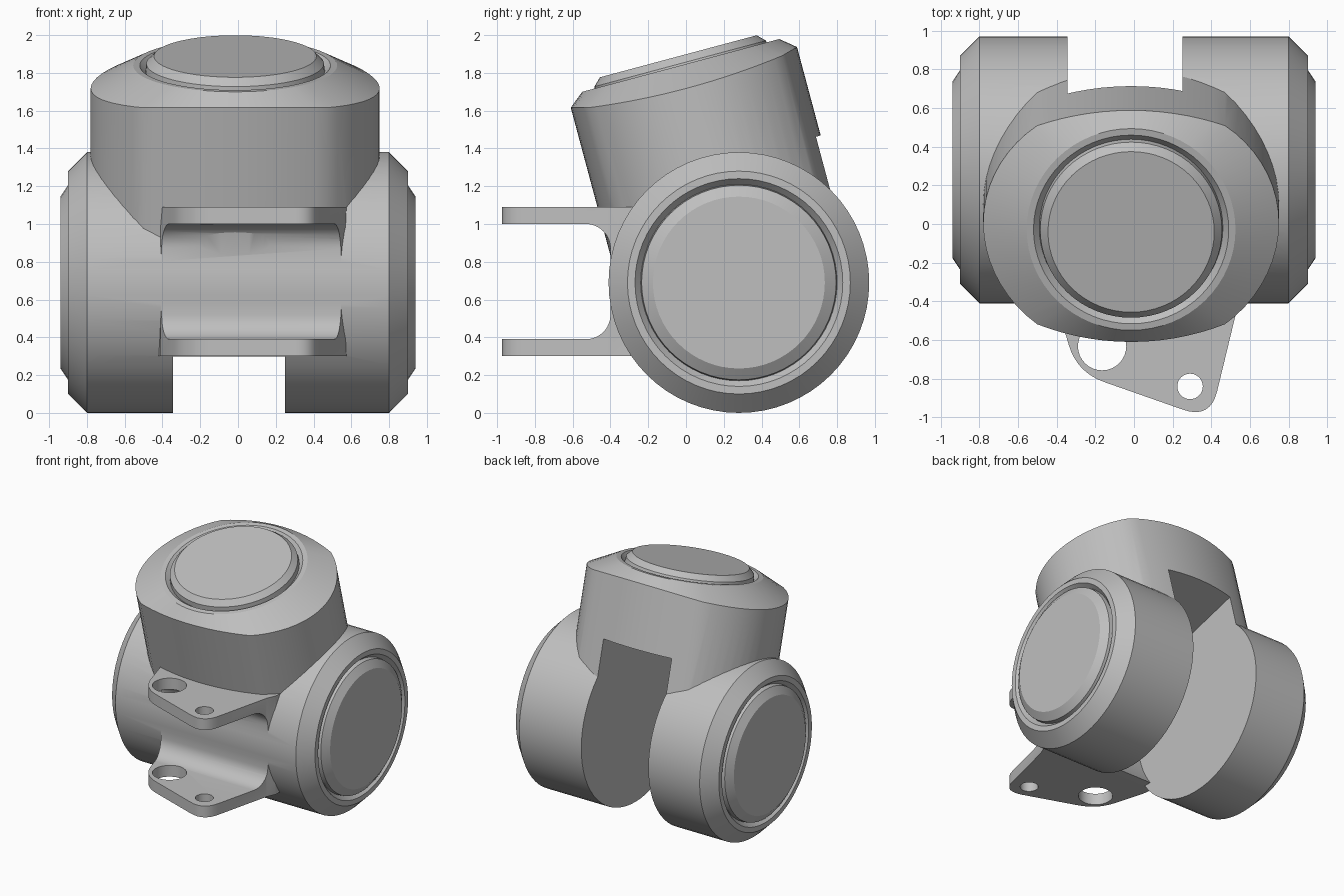
import bpy, bmesh, math
from mathutils import Matrix, Vector

cube = bpy.data.objects.get("Cube")
if cube:
    bpy.data.objects.remove(cube, do_unlink=True)

AXIS_Y, AXIS_Z, TILT = 0.28, 0.69, math.radians(15)
SLOT = (-0.345, 0.25)

grey = bpy.data.materials.new("plain_grey")
grey.use_nodes = True
grey.diffuse_color = (0.52, 0.52, 0.52, 1)
grey.node_tree.nodes["Principled BSDF"].inputs["Base Color"].default_value = grey.diffuse_color


def finish(name, bm):
    bmesh.ops.recalc_face_normals(bm, faces=bm.faces[:])
    mesh = bpy.data.meshes.new(name)
    bm.to_mesh(mesh)
    bm.free()
    mesh.materials.append(grey)
    ob = bpy.data.objects.new(name, mesh)
    bpy.context.collection.objects.link(ob)
    return ob


def loft(name, rings, matrix):
    """Bridge equal closed rings of points and cap both ends."""
    bm = bmesh.new()
    rows = [[bm.verts.new(matrix @ Vector(p)) for p in ring] for ring in rings]
    n = len(rows[0])
    for a, b in zip(rows, rows[1:]):
        for i in range(n):
            j = (i + 1) % n
            bm.faces.new((a[i], a[j], b[j], b[i]))
    bm.faces.new(rows[0])
    bm.faces.new(rows[-1])
    return finish(name, bm)


def prism(name, points, lo, hi, along):
    """Extrude a flat outline along x or z."""
    place = (lambda p, h: (h, *p)) if along == "x" else (lambda p, h: (*p, h))
    return loft(name, [[place(p, h) for p in points] for h in (lo, hi)], Matrix())


def circle(r, t, n=64):
    return [(r * math.cos(2 * math.pi * i / n), r * math.sin(2 * math.pi * i / n), t)
            for i in range(n)]


def arc(cx, cy, r, start, end, n=12):
    angles = [math.radians(start + (end - start) * i / n) for i in range(n + 1)]
    return [(cx + r * math.cos(a), cy + r * math.sin(a)) for a in angles]


def rounded(prev, corner, nxt, trim=0.15, n=8):
    """Points of a rounded corner."""
    c = Vector(corner)
    a = c + (Vector(prev) - c).normalized() * trim
    b = c + (Vector(nxt) - c).normalized() * trim
    return [tuple(a * (1 - k) ** 2 + c * 2 * k * (1 - k) + b * k * k)
            for k in (i / n for i in range(n + 1))]


def combine(target, tool, operation):
    tool.hide_render = True
    mod = target.modifiers.new(operation.lower(), "BOOLEAN")
    mod.object, mod.operation, mod.solver = tool, operation, "EXACT"
    bpy.context.view_layer.objects.active = target
    bpy.ops.object.modifier_apply(modifier=mod.name)
    bpy.data.objects.remove(tool, do_unlink=True)


# Horizontal drum with chamfered rims, grooves and raised end discs
half = [(0.69, 0.8), (0.59, 0.9), (0.55, 0.9), (0.52, 0.865), (0.515, 0.9), (0.455, 0.94)]
profile = [(r, -t) for r, t in reversed(half)] + half
drum = Matrix.Translation((0, AXIS_Y, AXIS_Z)) @ Matrix.Rotation(math.pi / 2, 4, "Y")
housing = loft("joint_housing", [circle(r, t) for r, t in profile], drum)


# Tilted head: elliptical sides with flatter front and back panels
def head_point(angle):
    x, y = 0.765 * math.cos(angle), 0.69 * math.sin(angle)
    panel = math.sqrt(1.38 ** 2 - x * x) - 0.76
    return x, math.copysign(min(abs(y), panel), y)


outline = [head_point(2 * math.pi * i / 64) for i in range(64)]
walls = [(x, y, 0.0) for x, y in outline]
shoulder = [(x, y, 1.125 - 0.06 * (x / 0.765) ** 2) for x, y in outline]
crown = [(0.54, 1.19), (0.505, 1.19), (0.475, 1.16), (0.47, 1.2), (0.43, 1.24)]
head_frame = Matrix.Translation((-0.015, AXIS_Y, AXIS_Z)) @ Matrix.Rotation(TILT, 4, "X")
head = loft("head", [walls, shoulder] + [circle(r, t) for r, t in crown], head_frame)
combine(housing, head, "UNION")

# Pair of mounting ears, cut from one block so their roots are filleted
left_root, right_root = (-0.36, -0.55), (0.54, -0.41)
left_tip, right_tip = (-0.295, -0.768), (0.395, -1.01)
plan = ([(0.58, -0.2), (0.57, -0.34), right_root]
        + rounded(right_root, right_tip, left_tip)
        + rounded(right_tip, left_tip, left_root)
        + [left_root, (-0.41, -0.38), (-0.43, -0.2)])
ears = prism("mounting_ears", plan, 0.3, 1.09, "z")
gap = ([(-2, 0.39)] + arc(-0.53, 0.52, 0.13, -90, 0)
       + arc(-0.53, 0.87, 0.13, 0, 90) + [(-2, 1.0)])
combine(ears, prism("ear_gap_cutter", gap, -1, 1, "x"), "DIFFERENCE")
for x, y, r in ((-0.165, -0.632, 0.125), (0.29, -0.84, 0.066)):
    hole = loft("hole_cutter", [circle(r, 0, 32), circle(r, 2, 32)],
                Matrix.Translation((x, y, 0)))
    combine(ears, hole, "DIFFERENCE")
combine(housing, ears, "UNION")

# Clearance slot: round at the front, open to the back and below
front = arc(AXIS_Y, AXIS_Z, 0.64, 105, 217.5, 24)
top = front[0]
slot = front + [(-0.45, 0.298), (-0.45, -0.5), (1.6, -0.5),
                (top[0] + 1.5 * math.cos(TILT), top[1] + 1.5 * math.sin(TILT))]
combine(housing, prism("slot_cutter", slot, *SLOT, "x"), "DIFFERENCE")

# Smooth shading with crisp edges
bpy.ops.object.select_all(action="DESELECT")
housing.select_set(True)
bpy.context.view_layer.objects.active = housing
bpy.ops.object.shade_smooth_by_angle(angle=math.radians(25))
